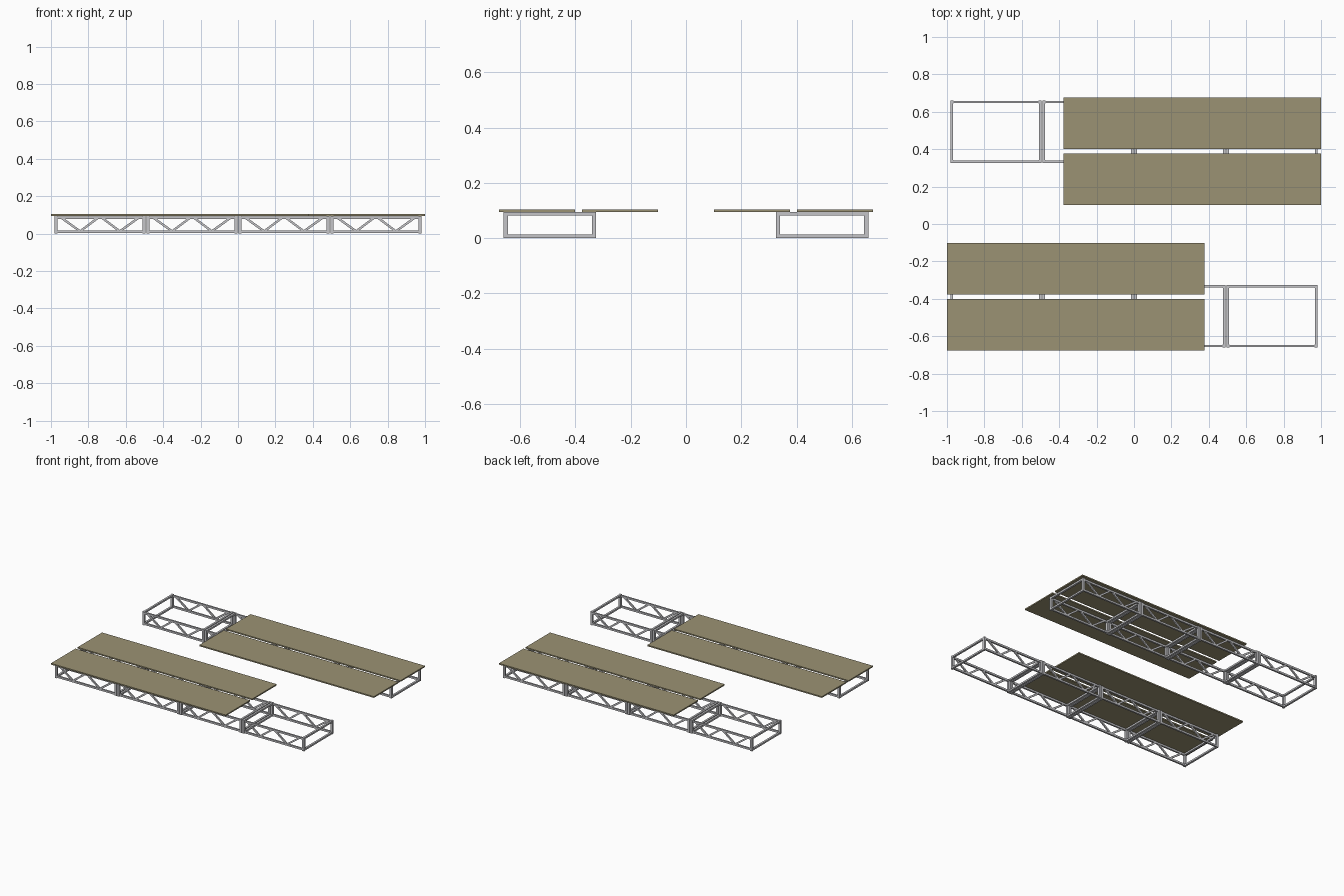
import bpy, bmesh, math
from mathutils import Matrix, Vector

if "Cube" in bpy.data.objects:
    bpy.data.objects.remove(bpy.data.objects["Cube"])

def material(name, rgb):
    m = bpy.data.materials.new(name)
    m.diffuse_color = (*rgb, 1)
    m.use_nodes = True
    m.node_tree.nodes["Principled BSDF"].inputs["Base Color"].default_value = m.diffuse_color
    return m

METAL = material("light grey metal", (0.56, 0.56, 0.58))
BOARD = material("olive tan board", (0.33, 0.29, 0.175))

def box(bm, x0, x1, y0, y1, z0, z1):
    c = Vector(((x0 + x1) / 2, (y0 + y1) / 2, (z0 + z1) / 2))
    s = Matrix.Diagonal((x1 - x0, y1 - y0, z1 - z0, 1))
    bmesh.ops.create_cube(bm, size=1, matrix=Matrix.Translation(c) @ s)

def strut(bm, xa, za, xb, zb, y, wide, deep):
    """Slanted bar in a plane of constant y."""
    d = Vector((xb - xa, 0, zb - za))
    mid = Matrix.Translation(((xa + xb) / 2, y, (za + zb) / 2))
    rot = Matrix.Rotation(-math.atan2(d.z, d.x), 4, 'Y')
    bmesh.ops.create_cube(bm, size=1,
                          matrix=mid @ rot @ Matrix.Diagonal((d.length, deep, wide, 1)))

def finish(bm, name, mat, turned):
    if turned:  # the back unit is the front one turned half way round
        bmesh.ops.rotate(bm, cent=(0, 0, 0), matrix=Matrix.Rotation(math.pi, 3, 'Z'), verts=bm.verts)
    me = bpy.data.meshes.new(name)
    bm.to_mesh(me)
    bm.free()
    me.materials.append(mat)
    bpy.context.collection.objects.link(bpy.data.objects.new(name, me))

Y0, Y1 = -0.660, -0.325   # truss sides
TOP, T = 0.095, 0.016     # truss height, tube size
PITCH, GAP = 0.492, 0.004

for side, turned in (("front", False), ("back", True)):
    for i in range(4):
        xa = (i - 2) * PITCH + GAP / 2
        xb = xa + PITCH - GAP

        # rectangular frames at both ends of the module
        bm = bmesh.new()
        for x in (xa, xb - T):
            for y in (Y0, Y1 - T):
                box(bm, x, x + T, y, y + T, 0, TOP)
            for z in (0.001, TOP - T + 0.003):
                box(bm, x + 0.001, x + T - 0.001, Y0 + T, Y1 - T, z, z + T - 0.004)
        finish(bm, f"{side}_end_frames_{i + 1}", METAL, turned)

        # long chords and zigzag braces on both sides
        chords, braces = bmesh.new(), bmesh.new()
        for y in (Y0 + T / 2, Y1 - T / 2):
            for z0, z1 in ((0.003, 0.016), (0.079, 0.092)):
                box(chords, xa + T, xb - T, y - 0.006, y + 0.006, z0, z1)
            mid = (xa + xb) / 2
            for s in (-1, 1):
                for top in (0.205, 0.012):
                    strut(braces, mid + s * top, 0.083, mid + s * 0.106, 0.012, y, 0.012, 0.009)
        finish(chords, f"{side}_chords_{i + 1}", METAL, turned)
        finish(braces, f"{side}_braces_{i + 1}", METAL, turned)

    # two long boards lying on the truss
    for name, y0, y1 in (("outer", -0.677, -0.402), ("inner", -0.377, -0.102)):
        bm = bmesh.new()
        box(bm, -1.0, 0.376, y0, y1, TOP, 0.104)
        finish(bm, f"{side}_{name}_board", BOARD, turned)
